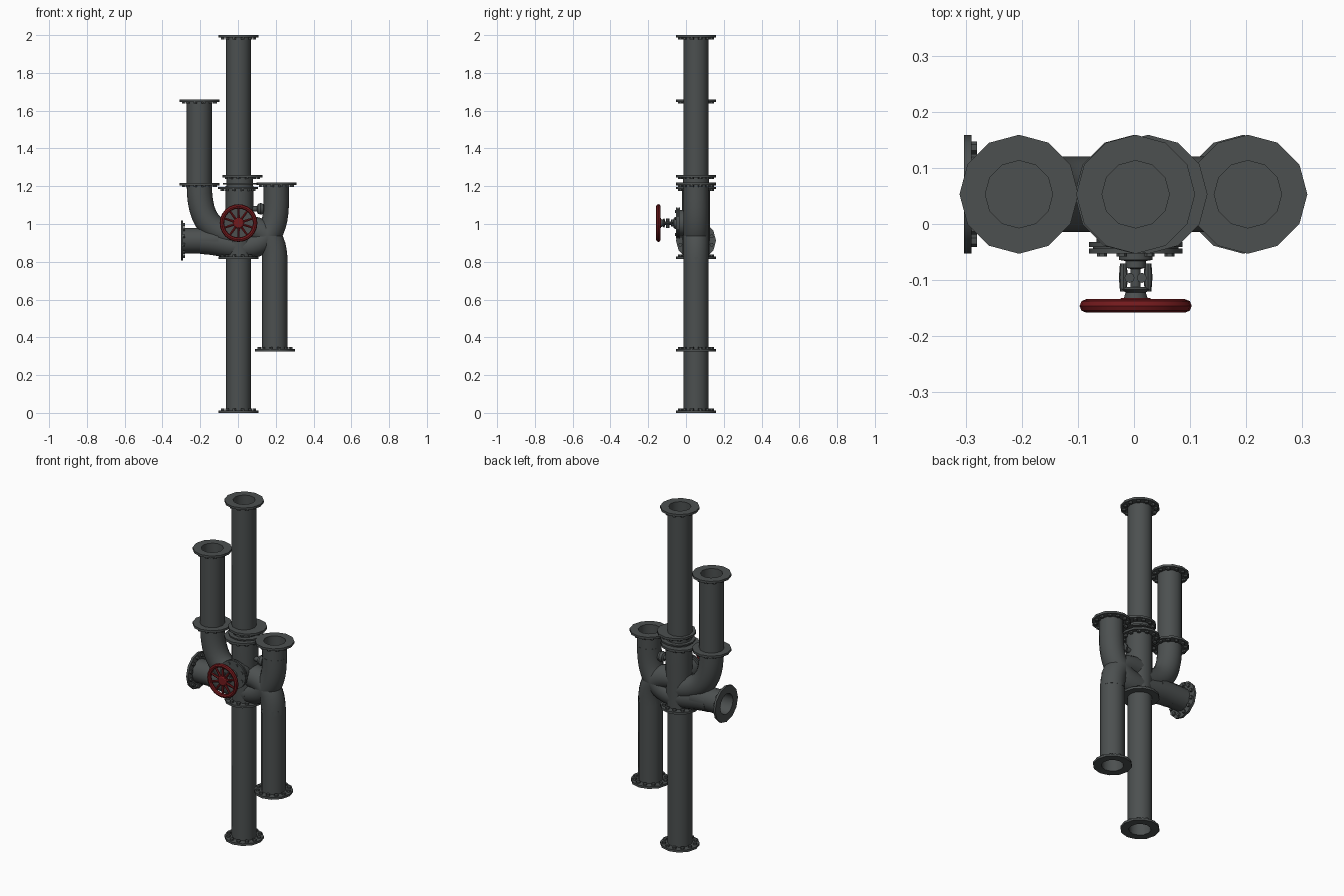
import bpy, bmesh, math
from mathutils import Vector

if "Cube" in bpy.data.objects:
    bpy.data.objects.remove(bpy.data.objects["Cube"])

def material(name, col):
    m = bpy.data.materials.new(name)
    m.diffuse_color = (*col, 1)
    m.use_nodes = True
    m.node_tree.nodes["Principled BSDF"].inputs["Base Color"].default_value = m.diffuse_color
    return m

IRON = material("dark iron", (0.072, 0.080, 0.080))
RED = material("wheel red", (0.17, 0.010, 0.012))
R, BORE, FR, CY = 0.067, 0.06, 0.106, 0.053   # pipe, bore, flange radius, pipe plane y
UP, DOWN = Vector((0, 0, 1)), Vector((0, 0, -1))
LEFT, RIGHT, FRONT = Vector((-1, 0, 0)), Vector((1, 0, 0)), Vector((0, -1, 0))

def finish(name, bm, mat):
    bmesh.ops.remove_doubles(bm, verts=bm.verts, dist=1e-6)
    bmesh.ops.recalc_face_normals(bm, faces=bm.faces)
    me = bpy.data.meshes.new(name)
    bm.to_mesh(me)
    bm.free()
    me.materials.append(mat)
    ob = bpy.data.objects.new(name, me)
    bpy.context.collection.objects.link(ob)
    bpy.ops.object.select_all(action='DESELECT')
    bpy.context.view_layer.objects.active = ob
    ob.select_set(True)
    bpy.ops.object.shade_smooth_by_angle(angle=math.radians(32))
    return ob

def axes(d):
    a = Vector((0, 1, 0)) if abs(d.y) < 0.5 else Vector((1, 0, 0))
    return a, d.cross(a)

def skin(bm, rings, closed=False):
    n = len(rings[0])
    for k in range(len(rings) if closed else len(rings) - 1):
        a, b = rings[k], rings[(k + 1) % len(rings)]
        for i in range(n):
            j = (i + 1) % n
            bm.faces.new((a[i], a[j], b[j], b[i]))

def ring(bm, p, d, r, n):
    a, b = axes(d)
    return [bm.verts.new(p + r * (math.cos(2 * math.pi * i / n) * a + math.sin(2 * math.pi * i / n) * b))
            for i in range(n)]

def add_lathe(bm, p, d, profile, n=12):
    """Profile of (radius, distance along d); end rings are capped."""
    rings = [ring(bm, Vector(p) + d * t, d, r, n) for r, t in profile]
    skin(bm, rings)
    bm.faces.new(rings[0])
    bm.faces.new(rings[-1])

def lathe(name, p, d, profile, n=12, mat=IRON):
    bm = bmesh.new()
    add_lathe(bm, p, d, profile, n)
    return finish(name, bm, mat)

def add_bolts(bm, p, d, radius, size, t0, t1, count=12):
    a, b = axes(d)
    for i in range(count):
        w = 2 * math.pi * (i + 0.5) / count
        q = Vector(p) + radius * (math.cos(w) * a + math.sin(w) * b)
        add_lathe(bm, q, d, [(size, t0), (size, t1)], 6)

def pipe(name, p, d, length):
    """Hollow pipe with a bolted flange at its open end p, running along d."""
    bm = bmesh.new()
    add_lathe(bm, p, d, [(BORE, length - 0.01), (BORE, 0), (FR, 0), (FR, 0.013), (R, 0.013), (R, length)])
    add_bolts(bm, p, d, 0.086, 0.011, 0.012, 0.023)
    return finish(name, bm, IRON)

def flange(name, x, z, d):
    bm = bmesh.new()
    add_lathe(bm, (x, CY, z), d, [(FR, 0), (FR, 0.013)])
    add_bolts(bm, (x, CY, z), d, 0.086, 0.011, 0.012, 0.023)
    return finish(name, bm, IRON)

def bend(name, p0, p1, p2, p3, n=12):
    """Curved pipe swept on a cubic path in the x-z plane."""
    bm = bmesh.new()
    P = [Vector((x, CY, z)) for x, z in (p0, p1, p2, p3)]
    rings = []
    for k in range(n + 1):
        t = k / n
        s = 1 - t
        p = s**3 * P[0] + 3 * s * s * t * P[1] + 3 * s * t * t * P[2] + t**3 * P[3]
        d = s * s * (P[1] - P[0]) + 2 * s * t * (P[2] - P[1]) + t * t * (P[3] - P[2])
        rings.append(ring(bm, p, d.normalized(), R, 16))
    skin(bm, rings)
    bm.faces.new(rings[0])
    bm.faces.new(rings[-1])
    return finish(name, bm, IRON)

# straight pipes
pipe("lower_main_pipe", (0.003, CY, 0), UP, 0.84)
pipe("upper_main_pipe", (0.003, CY, 2), DOWN, 0.76)
pipe("left_upper_pipe", (-0.205, CY, 1.66), DOWN, 0.45)
pipe("right_lower_pipe", (0.195, CY, 0.325), UP, 0.5)
pipe("right_upper_pipe", (0.203, CY, 1.22), DOWN, 0.1)
pipe("left_side_pipe", (-0.303, CY, 0.912), RIGHT, 0.2)
lathe("center_body", (0.008, CY, 0.82), UP, [(0.07, 0), (0.073, 0.1), (0.073, 0.38)])
lathe("center_neck", (0.01, CY, 1.18), UP, [(0.07, 0), (0.07, 0.07)])

# joining flanges
flange("left_joint_flange", -0.205, 1.218, DOWN)
flange("center_joint_flange", 0.0, 1.197, DOWN)
flange("upper_joint_flange", 0.025, 1.26, DOWN)
flange("lower_joint_flange", 0.003, 0.815, UP)
lathe("joint_gasket", (0.015, CY, 1.21), UP, [(0.095, 0), (0.095, 0.008)])

# bends meeting in the body
bend("left_bend", (-0.205, 1.21), (-0.205, 1.0), (-0.13, 0.95), (0.02, 0.93))
bend("side_bend", (-0.2, 0.908), (-0.1, 0.905), (-0.05, 0.88), (0.05, 0.88))
bend("right_upper_bend", (0.203, 1.13), (0.203, 0.98), (0.17, 0.88), (0.0, 0.875))
bend("right_lower_bend", (0.195, 0.8), (0.195, 0.93), (0.15, 0.98), (0.0, 0.98))

# small drain knob
bm = bmesh.new()
add_lathe(bm, (0.06, CY, 1.08), RIGHT, [(0.014, 0), (0.014, 0.04), (0.026, 0.046), (0.031, 0.06),
                                       (0.026, 0.074), (0.012, 0.08)])
finish("drain_knob", bm, IRON)

# valve bonnet, stem and yoke
V = (0.003, 0, 1.005)
lathe("valve_neck", V, FRONT, [(0.07, -0.03), (0.07, 0.033)])
bm = bmesh.new()
add_lathe(bm, V, FRONT, [(0.083, 0.032), (0.083, 0.041), (0.076, 0.041), (0.076, 0.044),
                         (0.083, 0.044), (0.083, 0.053), (0.03, 0.053), (0.03, 0.064),
                         (0.018, 0.066), (0.018, 0.078), (0.009, 0.08), (0.009, 0.152)], 16)
add_lathe(bm, V, FRONT, [(0.018, 0.112), (0.026, 0.117), (0.018, 0.122), (0.022, 0.135)])
add_bolts(bm, V, FRONT, 0.065, 0.009, 0.05, 0.058, 8)
finish("valve_bonnet", bm, IRON)
bm = bmesh.new()
for s in (-1, 1):   # yoke side arms and cross pins
    add_lathe(bm, (V[0] + s * 0.022, 0, V[2]), FRONT, [(0.006, 0.07), (0.008, 0.095), (0.006, 0.12)], 8)
    add_lathe(bm, (V[0] + s * 0.011, -0.096, V[2] - 0.025), UP, [(0.009, 0), (0.009, 0.05)], 8)
finish("valve_yoke", bm, IRON)

# hand wheel: rim, spokes and hub
bm = bmesh.new()
rim = []
N = 24
for i in range(N):
    w = 2 * math.pi * i / N
    o = Vector((math.cos(w), 0, math.sin(w)))
    c = Vector((V[0], -0.146, V[2])) + o * 0.088
    rim.append([bm.verts.new(c + 0.012 * (math.cos(a) * o + math.sin(a) * FRONT))
                for a in [2 * math.pi * k / 8 for k in range(8)]])
skin(bm, rim, closed=True)
for i in range(10):
    w = 2 * math.pi * (i + 0.5) / 10
    d = Vector((math.cos(w), 0, math.sin(w)))
    add_lathe(bm, (V[0], -0.145, V[2]), d, [(0.008, 0.015), (0.006, 0.085)], 6)
add_lathe(bm, V, FRONT, [(0.026, 0.132), (0.03, 0.138), (0.03, 0.15), (0.022, 0.155)])
finish("hand_wheel", bm, RED)
